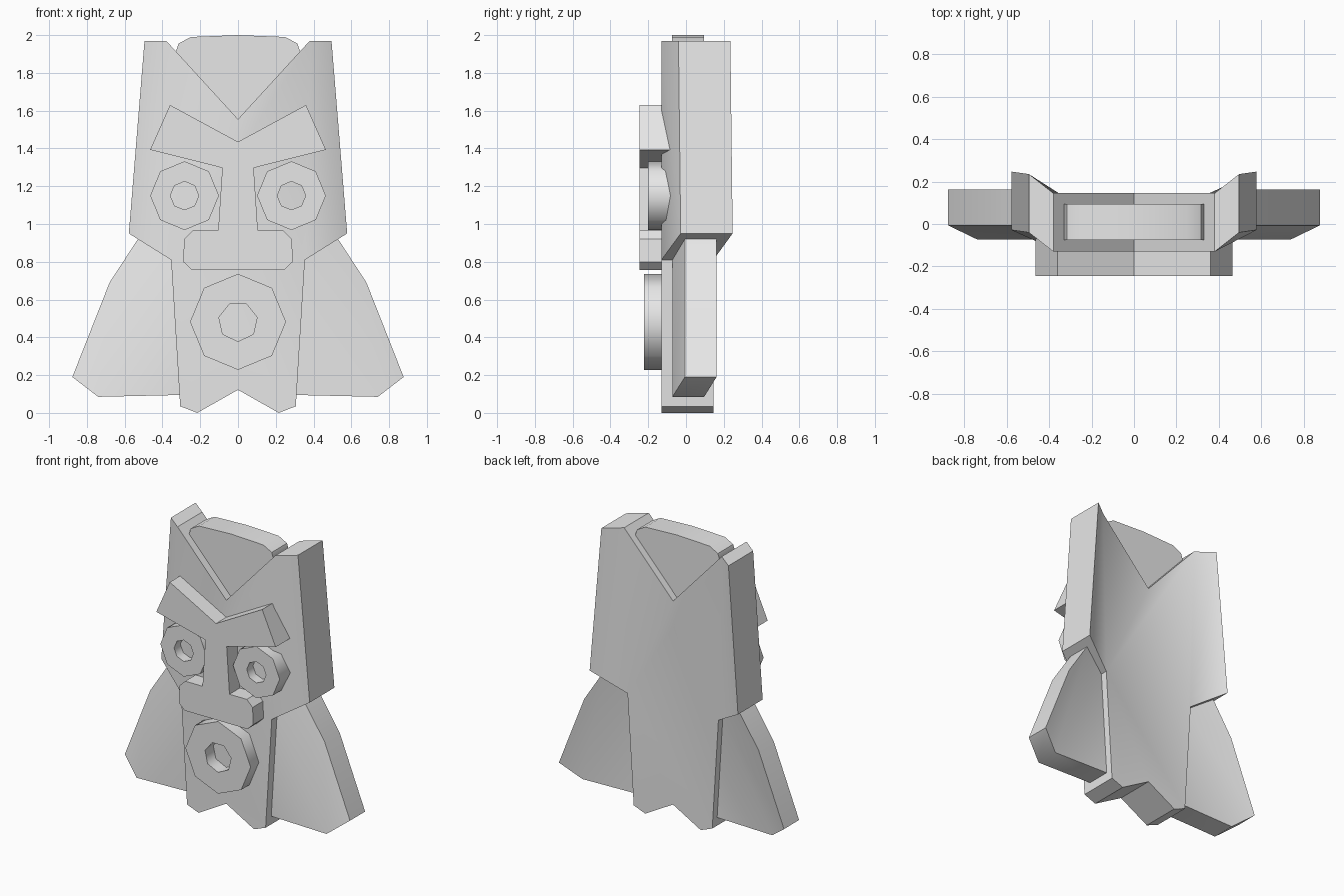
import bpy, bmesh, math
from mathutils import Vector

cube = bpy.data.objects.get("Cube")
if cube:
    bpy.data.objects.remove(cube)

grey = bpy.data.materials.new("plain_grey")
grey.use_nodes = True
grey.diffuse_color = (0.8, 0.8, 0.8, 1)
grey.node_tree.nodes["Principled BSDF"].inputs["Base Color"].default_value = (0.8, 0.8, 0.8, 1)


def finish(bm, name, angle):
    """Turn a bmesh into a grey object shaded smooth below the given angle."""
    bmesh.ops.recalc_face_normals(bm, faces=bm.faces)
    mesh = bpy.data.meshes.new(name)
    bm.to_mesh(mesh)
    bm.free()
    mesh.materials.append(grey)
    obj = bpy.data.objects.new(name, mesh)
    bpy.context.collection.objects.link(obj)
    bpy.ops.object.select_all(action='DESELECT')
    obj.select_set(True)
    bpy.context.view_layer.objects.active = obj
    bpy.ops.object.shade_smooth_by_angle(angle=math.radians(angle))
    return obj


def flip(points):
    return [(-x, z, y) for x, z, y in reversed(points)]


def whole(half):
    """Complete a right-hand outline (first and last points may sit on x = 0)."""
    return half + [p for p in flip(half) if p[0] != 0]


def slab(name, panels, depth, angle=40):
    """Join panels of (x, z, y) points and thicken them backwards along y."""
    bm = bmesh.new()
    for panel in panels:
        bm.faces.new([bm.verts.new((x, y, z)) for x, z, y in panel])
    bmesh.ops.remove_doubles(bm, verts=bm.verts, dist=0.001)
    bmesh.ops.recalc_face_normals(bm, faces=bm.faces)
    new = bmesh.ops.extrude_face_region(bm, geom=bm.faces[:], use_keep_orig=True)["geom"]
    verts = [v for v in new if isinstance(v, bmesh.types.BMVert)]
    bmesh.ops.translate(bm, verts=verts, vec=(0, depth, 0))
    return finish(bm, name, angle)


def ring(name, x, z, front, back, outer, inner, sides, holes, turn):
    """Faceted disc with a faceted recess in its front face."""
    bm = bmesh.new()

    def loop(radius, y, count, start):
        pts = [start + math.tau * i / count for i in range(count)]
        vs = [bm.verts.new((x + radius * math.cos(a), y, z + radius * math.sin(a))) for a in pts]
        return vs, [bm.edges.new((vs[i], vs[(i + 1) % count])) for i in range(count)]

    up = math.pi / 2
    rim, rim_edges = loop(outer, front, sides, up)
    hole, hole_edges = loop(inner, front, holes, turn)
    bmesh.ops.triangle_fill(bm, edges=rim_edges + hole_edges, use_beauty=True,
                            normal=Vector((0, -1, 0)))
    for start, y in ((rim, back), (hole, -0.13)):
        end = [bm.verts.new((v.co.x, y, v.co.z)) for v in start]
        n = len(start)
        for i in range(n):
            j = (i + 1) % n
            bm.faces.new((start[i], start[j], end[j], end[i]))
        bm.faces.new(end)
    return finish(bm, name, 55)


# Face plate: flat middle with swept-back cheeks
F = -0.13
middle = [(0, 1.555, F), (0.38, 1.97, F), (0.354, 0.81, F),
          (0.306, 0.035, F), (0.216, 0.0, F), (0, 0.122, F)]
cheek = [(0.38, 1.97, F), (0.495, 1.97, -0.04), (0.578, 0.95, -0.028), (0.354, 0.81, F)]
slab("face_plate", [whole(middle), cheek, flip(cheek)], 0.275)

# Crown plate rising out of the notch
crown = [(0, 2.0), (0.25, 1.99), (0.315, 1.955), (0.33, 1.91), (0.2, 1.5)]
slab("crown", [whole([(x, z, -0.075) for x, z in crown])], 0.17)

# Brow and nose in one piece
brow = [(0, 1.435), (0.36, 1.63), (0.465, 1.393), (0.083, 1.297), (0.105, 0.965),
        (0.24, 0.965), (0.285, 0.92), (0.29, 0.8), (0.245, 0.757)]
slab("brow_and_nose", [whole([(x, z, -0.245) for x, z in brow])], 0.18)

# Side wings, folded back along their outer edge
N, O = -0.072, -0.006
inner = [(0.3, 0.095, N), (0.74, 0.085, N), (0.354, 0.81, N)]
outer = [(0.354, 0.81, N), (0.74, 0.085, N), (0.877, 0.19, O), (0.68, 0.69, O), (0.53, 0.92, O)]
slab("left_wing", [inner, outer], 0.168)
slab("right_wing", [flip(inner), flip(outer)], 0.168)

# Eyes and mouth
for name, side in (("left_eye", 1), ("right_eye", -1)):
    ring(name, side * 0.283, 1.15, -0.2, -0.07, 0.182, 0.075, 8, 8, math.pi / 2)
ring("mouth", 0, 0.482, -0.222, -0.12, 0.254, 0.104, 8, 7, -math.pi / 2)
